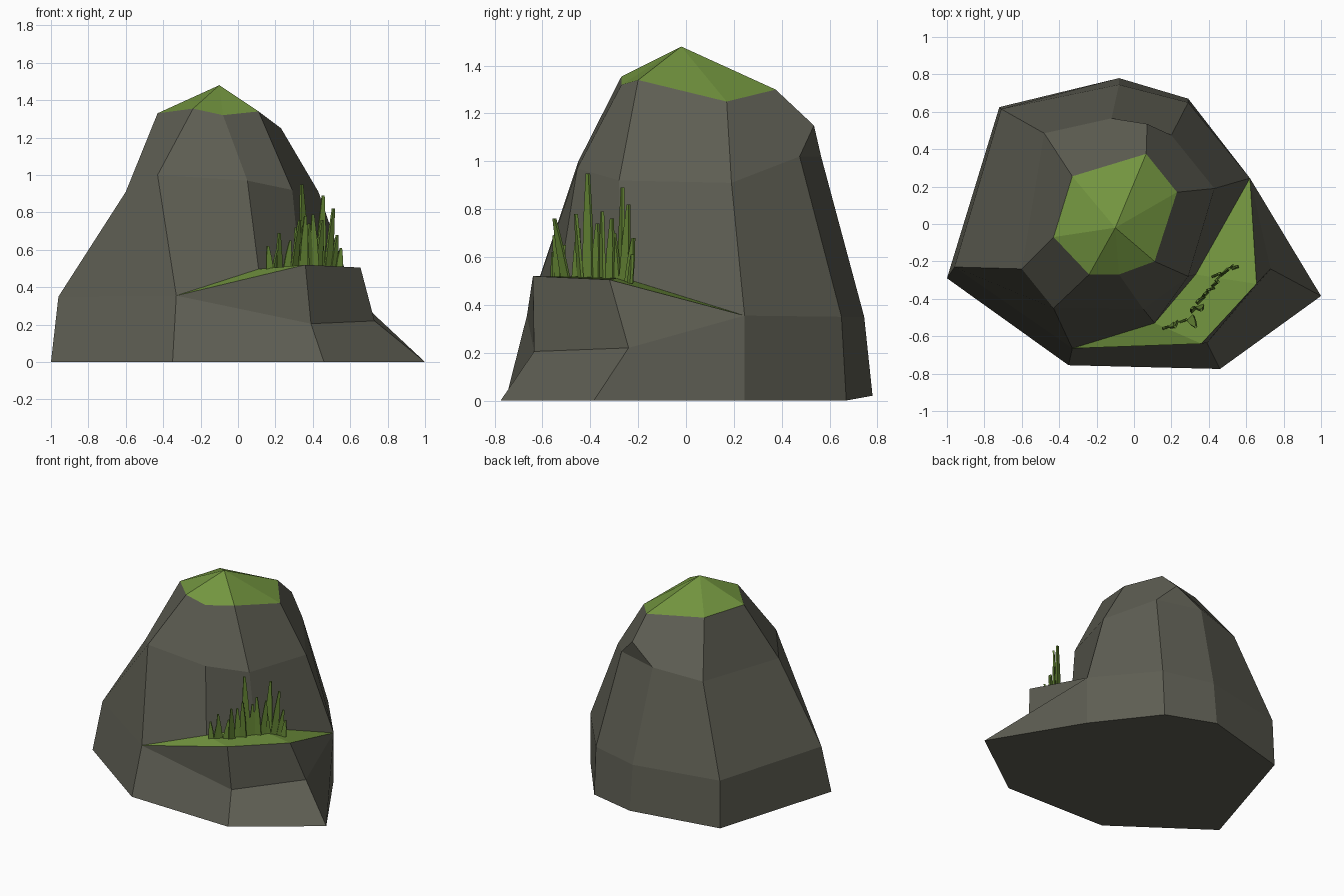
import bpy, bmesh
from mathutils import Vector

if "Cube" in bpy.data.objects:
    bpy.data.objects.remove(bpy.data.objects["Cube"])


def material(name, rgb):
    m = bpy.data.materials.new(name)
    m.diffuse_color = (*rgb, 1)
    m.use_nodes = True
    m.node_tree.nodes["Principled BSDF"].inputs["Base Color"].default_value = m.diffuse_color
    return m


def add_object(name, bm, mats):
    bmesh.ops.recalc_face_normals(bm, faces=bm.faces)
    me = bpy.data.meshes.new(name)
    bm.to_mesh(me)
    bm.free()
    for m in mats:
        me.materials.append(m)
    ob = bpy.data.objects.new(name, me)
    bpy.context.collection.objects.link(ob)


stone = material("stone", (0.11, 0.11, 0.085))
moss = material("moss", (0.17, 0.3, 0.05))
blade_green = material("blade_green", (0.13, 0.24, 0.035))

# Rock: rings of corners, counter-clockwise from the left
bm = bmesh.new()


def ring(points):
    return [bm.verts.new(p) for p in points]


def face(*verts, mat=0):
    bm.faces.new(list(dict.fromkeys(verts))).material_index = mat


base = ring([(-1, -.29, 0), (-.35, -.755, 0), (.46, -.775, 0), (1, -.385, 0),
             (.62, .245, 0), (.29, .67, 0), (-.08, .78, .02), (-.72, .625, 0)])
shoulder = ring([(-.96, -.23, .35), (-.33, -.665, .355), (.39, -.635, .205), (.73, -.24, .22),
                 (.62, .245, .355), (.29, .65, .35), (-.08, .745, .35), (-.71, .615, .35)])
waist = ring([(-.6, -.24, .91), (-.43, -.45, 1.0), (.05, -.455, .97), (.29, -.28, .92),
              (.43, .19, .91), (.2, .475, 1.02), (-.12, .565, 1.02), (-.48, .485, .98)])
crown = ring([(-.43, -.07, 1.33), (-.24, -.27, 1.355), (-.08, -.27, 1.32), (.11, -.2, 1.34),
              (.23, .17, 1.25), (.065, .375, 1.3), (-.33, .255, 1.33)])
ledge_out = ring([(.36, -.64, .52), (.655, -.32, .505)])
ledge_in = ring([(.11, -.53, .497), (.33, -.27, .515)])
knob, apex = ring([(.07, .535, 1.15), (-.1, -.02, 1.48)])
foot = shoulder[:2] + ledge_in + shoulder[4:]

# Lower and middle walls
face(*reversed(base))
for i in range(8):
    j = (i + 1) % 8
    face(base[i], base[j], shoulder[j], shoulder[i])
    face(foot[i], foot[j], waist[j], waist[i])

# Upper walls, with the knob at the back
for i in (0, 1, 2, 3):
    face(waist[i], waist[i + 1], crown[i + 1], crown[i])
face(waist[4], waist[5], knob, crown[5], crown[4])
face(waist[5], waist[6], knob)
face(waist[6], waist[7], crown[6], crown[5], knob)
face(waist[7], waist[0], crown[0], crown[6])

# Mossy cap
for i in range(7):
    face(crown[i], crown[(i + 1) % 7], apex, mat=1)

# Ledge riser and mossy ledge top
b, c, d, e = shoulder[1:5]
c2, d2 = ledge_out
ci, di = ledge_in
face(b, c, c2)
face(c, d, d2, c2)
face(d, e, d2)
face(b, c2, ci, mat=1)
face(c2, d2, di, ci, mat=1)
face(d2, e, di, mat=1)
add_object("mossy_rock", bm, [stone, moss])

# Grass blades: x, y, tip height, tip shift x, tip shift y
blades = [(.17, -.555, .62, -.01, 0), (.2, -.54, .6, .01, -.01), (.22, -.53, .69, 0, -.02),
          (.26, -.52, .65, .02, .01), (.3, -.5, .76, .03, -.05), (.32, -.46, .72, -.01, .01),
          (.35, -.44, .78, .01, -.02), (.36, -.41, .95, -.02, 0), (.38, -.38, .74, 0, .01),
          (.41, -.35, .79, -.01, 0), (.43, -.32, .76, .02, .01), (.45, -.29, .7, -.01, -.01),
          (.44, -.275, .89, .015, .01), (.48, -.26, .82, .03, .02), (.51, -.24, .68, .02, .02),
          (.54, -.235, .61, .01, .01)]
bm = bmesh.new()
for n, (x, y, top, dx, dy) in enumerate(blades):
    along = Vector((.7, .7 if n % 3 else .25, 0)).normalized()
    across = Vector((-along.y, along.x, 0)) * .006
    half = .016 + (top - .5) * .03
    foot_at, tip = Vector((x, y, .49)), Vector((x + dx, y + dy, top))
    rings = []
    for t, w in ((0, half), (.55, half * .75), (1, half * .25)):
        p = foot_at.lerp(tip, t)
        rings.append([bm.verts.new(p + q) for q in
                      (along * w + across, across - along * w,
                       -along * w - across, along * w - across)])
    for lo, hi in zip(rings, rings[1:]):
        for k in range(4):
            bm.faces.new((lo[k], lo[(k + 1) % 4], hi[(k + 1) % 4], hi[k]))
    bm.faces.new(rings[0][::-1])
    bm.faces.new(rings[-1])
add_object("grass_tuft", bm, [blade_green])
